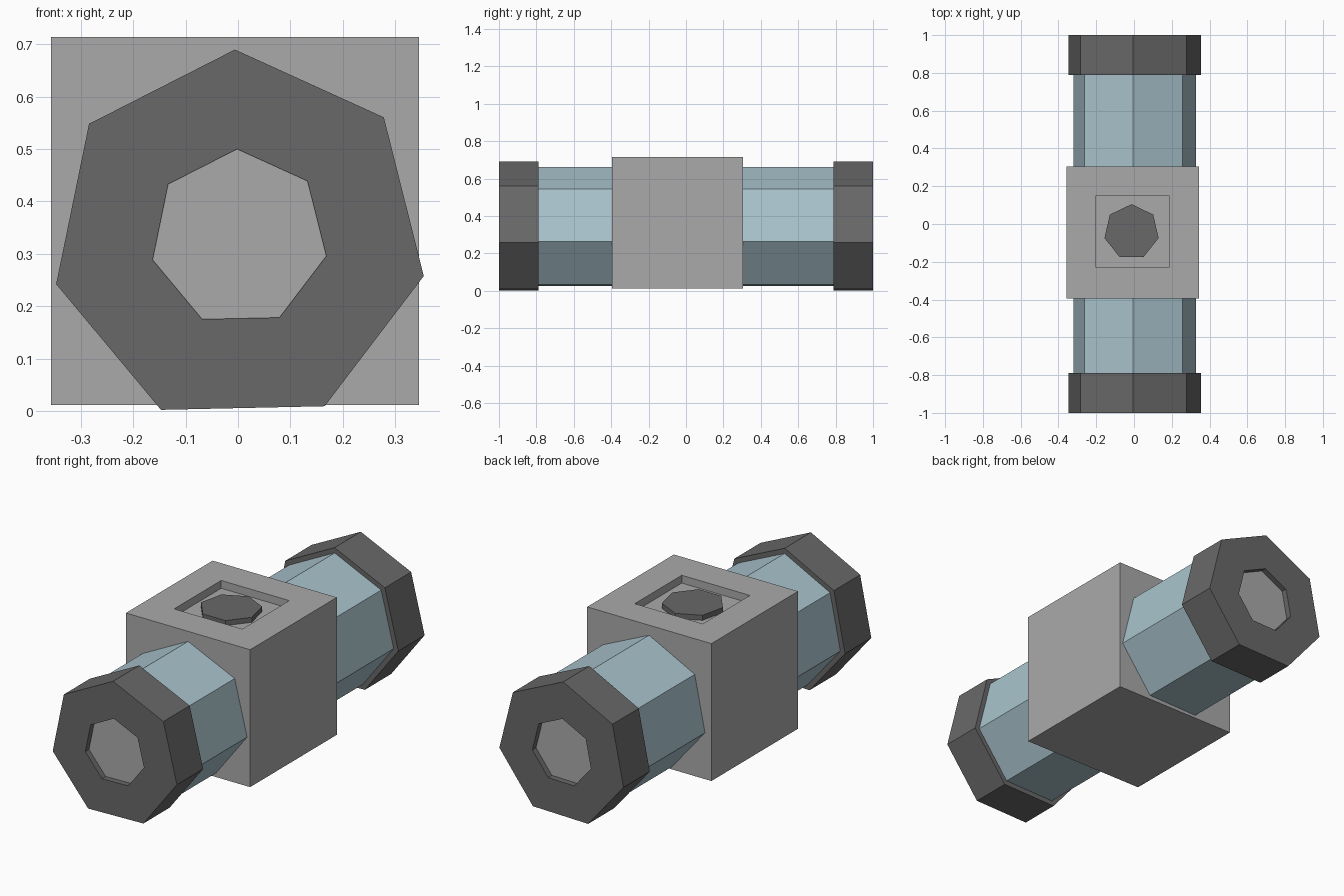
import bpy, bmesh
from math import sin, cos, radians

if "Cube" in bpy.data.objects:
    bpy.data.objects.remove(bpy.data.objects["Cube"])


def material(name, r, g, b):
    m = bpy.data.materials.new(name)
    m.diffuse_color = (r, g, b, 1)
    m.use_nodes = True
    m.node_tree.nodes["Principled BSDF"].inputs["Base Color"].default_value = m.diffuse_color
    return m


dark = material("dark_grey", 0.14, 0.14, 0.14)
blue = material("pale_blue", 0.40, 0.55, 0.61)
grey = material("mid_grey", 0.40, 0.40, 0.40)


def finish(name, bm, mat):
    bmesh.ops.recalc_face_normals(bm, faces=bm.faces)
    mesh = bpy.data.meshes.new(name)
    bm.to_mesh(mesh)
    bm.free()
    mesh.materials.append(mat)
    ob = bpy.data.objects.new(name, mesh)
    bpy.context.collection.objects.link(ob)
    return ob


def heptagon(r, turn):
    return [(r * cos(radians(turn + i * 360 / 7)), r * sin(radians(turn + i * 360 / 7)))
            for i in range(7)]


def loft(name, rings, mat):
    """Join rings of points with walls and close both ends."""
    bm = bmesh.new()
    loops = [[bm.verts.new(p) for p in ring] for ring in rings]
    for a, b in zip(loops, loops[1:]):
        n = len(a)
        for i in range(n):
            bm.faces.new((a[i], a[(i + 1) % n], b[(i + 1) % n], b[i]))
    bm.faces.new(loops[0])
    bm.faces.new(loops[-1])
    return finish(name, bm, mat)


def y_ring(r, y):
    return [(0.002 + x, y, 0.33 + z) for x, z in heptagon(r, 91.27)]


def square(x0, x1, y0, y1, z):
    return [(x0, y0, z), (x1, y0, z), (x1, y1, z), (x0, y1, z)]


# Two arms: tube, end cap with recess, and the plate at the recess floor
for label, s in (("front", -1), ("back", 1)):
    loft(label + "_tube", [y_ring(0.333, s * 0.25), y_ring(0.333, s * 0.80)], blue)
    loft(label + "_cap", [y_ring(0.36, s * 0.788), y_ring(0.36, s),
                          y_ring(0.17, s), y_ring(0.17, s * 0.97)], dark)
    loft(label + "_recess_plate", [y_ring(0.169, s * 0.96), y_ring(0.169, s * 0.971)], grey)

# Central block with a square recess in its top
outer = (-0.357, 0.345, -0.395, 0.305)
inner = (-0.20, 0.185, -0.23, 0.15)
loft("centre_block", [square(*outer, 0.012), square(*outer, 0.714),
                      square(*inner, 0.714), square(*inner, 0.674)], grey)

# Button inside the recess
loft("button", [[(x - 0.013, y - 0.042, z) for x, y in heptagon(0.147, 90)]
                for z in (0.665, 0.70)], dark)
